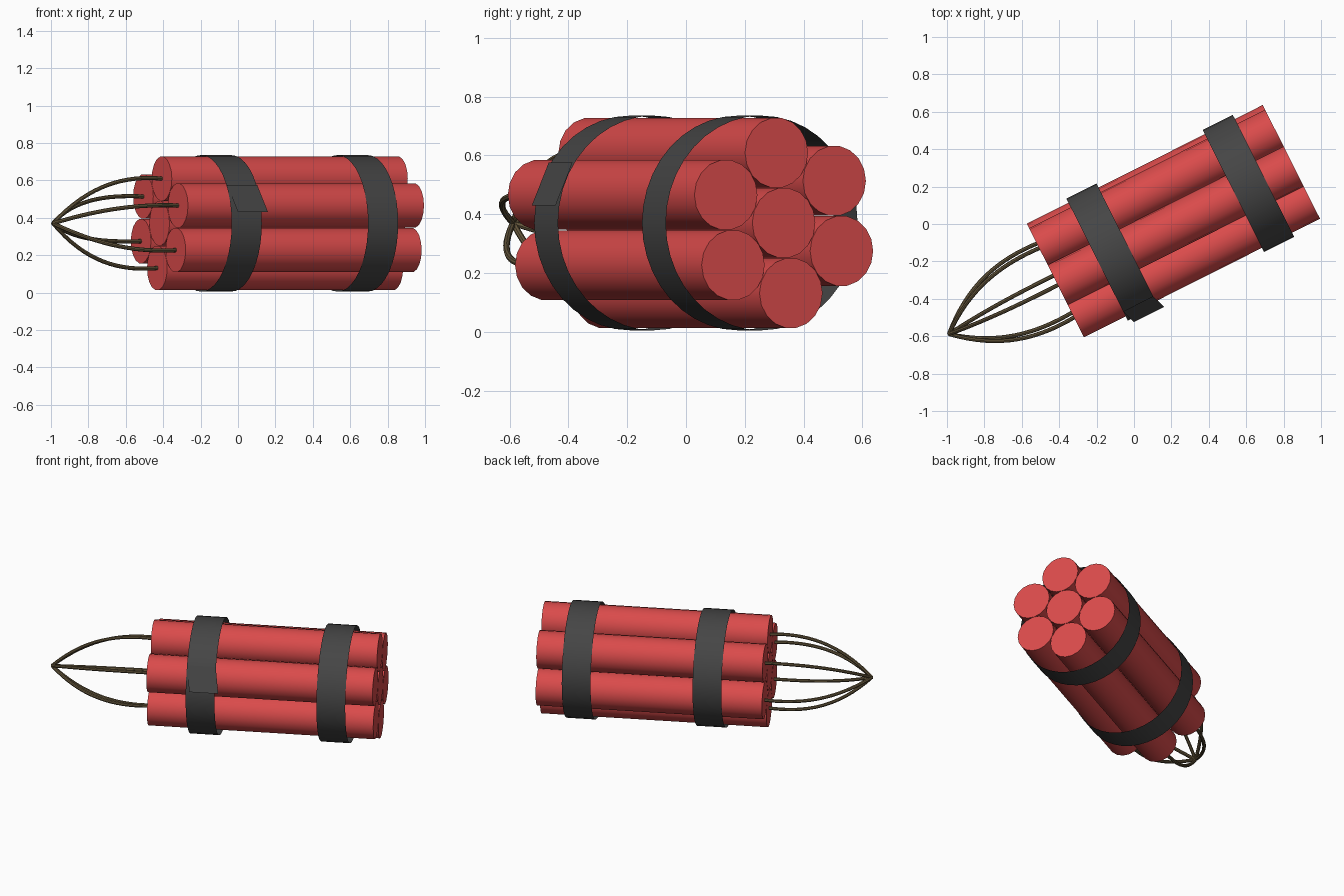
import bpy, bmesh, math
from mathutils import Matrix, Vector

if "Cube" in bpy.data.objects:
    bpy.data.objects.remove(bpy.data.objects["Cube"])

# Bundle frame: local x runs along the sticks, origin at the fuse end
M = Matrix.Translation((-0.42, -0.302, 0.37)) @ Matrix.Rotation(math.radians(26.7), 4, 'Z')
LENGTH, STICK_R, RING_R, TAPE_R, TAPE_W = 1.412, 0.12, 0.24, 0.365, 0.18
ANGLES = [math.radians(36.6 + 60 * k) for k in range(6)]


def material(name, rgb):
    m = bpy.data.materials.new(name)
    m.diffuse_color = (*rgb, 1)
    m.use_nodes = True
    m.node_tree.nodes["Principled BSDF"].inputs["Base Color"].default_value = m.diffuse_color
    return m


RED = material("red_paper", (0.70, 0.07, 0.07))
BLACK = material("black_tape", (0.06, 0.06, 0.06))
BROWN = material("brown_cord", (0.13, 0.095, 0.045))


def finish(name, bm, mat):
    me = bpy.data.meshes.new(name)
    bmesh.ops.recalc_face_normals(bm, faces=bm.faces)
    bm.to_mesh(me)
    bm.free()
    ob = bpy.data.objects.new(name, me)
    bpy.context.collection.objects.link(ob)
    ob.matrix_world = M
    me.materials.append(mat)
    smooth(ob)
    return ob


def smooth(ob):
    bpy.ops.object.select_all(action='DESELECT')
    ob.select_set(True)
    bpy.context.view_layer.objects.active = ob
    bpy.ops.object.shade_smooth_by_angle(angle=math.radians(40))


def stick(name, y, z):
    bm = bmesh.new()
    place = Matrix.Translation((LENGTH / 2, y, z)) @ Matrix.Rotation(math.pi / 2, 4, 'Y')
    bmesh.ops.create_cone(bm, cap_ends=True, segments=18, radius1=STICK_R,
                          radius2=STICK_R, depth=LENGTH, matrix=place)
    finish(name, bm, RED)


def tape(name, x):
    bm = bmesh.new()
    place = Matrix.Translation((x, 0, 0)) @ Matrix.Rotation(math.pi / 2, 4, 'Y')
    bmesh.ops.create_cone(bm, cap_ends=False, segments=40, radius1=TAPE_R,
                          radius2=TAPE_R, depth=TAPE_W, matrix=place)
    finish(name, bm, BLACK)


def fuse(name, a):
    radial = Vector((0, math.cos(a), math.sin(a)))
    p = [radial * r + Vector((-s, 0, 0))
         for r, s in ((0.24, -0.01), (0.26, 0.22), (0.21, 0.43), (0, 0.637))]
    cu = bpy.data.curves.new(name, 'CURVE')
    cu.dimensions = '3D'
    cu.bevel_depth, cu.bevel_resolution = 0.011, 2
    cu.resolution_u = 16
    cu.use_fill_caps = True
    sp = cu.splines.new('BEZIER')
    sp.bezier_points.add(1)
    b0, b1 = sp.bezier_points
    for b in (b0, b1):
        b.handle_left_type = b.handle_right_type = 'FREE'
    b0.co, b0.handle_left, b0.handle_right = p[0], p[0], p[1]
    b1.co, b1.handle_left, b1.handle_right = p[3], p[2], p[3]
    ob = bpy.data.objects.new(name, cu)
    bpy.context.collection.objects.link(ob)
    ob.matrix_world = M
    cu.materials.append(BROWN)
    bpy.ops.object.select_all(action='DESELECT')
    ob.select_set(True)
    bpy.context.view_layer.objects.active = ob
    bpy.ops.object.convert(target='MESH')
    smooth(bpy.context.view_layer.objects.active)


# Seven sticks: one in the middle, six around it, each outer one with a fuse
stick("stick_centre", 0, 0)
for i, a in enumerate(ANGLES):
    stick(f"stick_{i + 1}", RING_R * math.cos(a), RING_R * math.sin(a))
    fuse(f"fuse_{i + 1}", a)

# Two tape bands
tape("tape_front", 0.339)
tape("tape_back", 1.155)

# Loose tape end, peeling off the front band
bm = bmesh.new()
rows = []
for x, y, z in ((0.339, -0.31, 0.205), (0.365, -0.387, 0.06)):
    rows.append([bm.verts.new((x + d * TAPE_W / 2, y, z)) for d in (-1, 1)])
bm.faces.new((rows[0][0], rows[0][1], rows[1][1], rows[1][0]))
finish("tape_loose_end", bm, BLACK)
